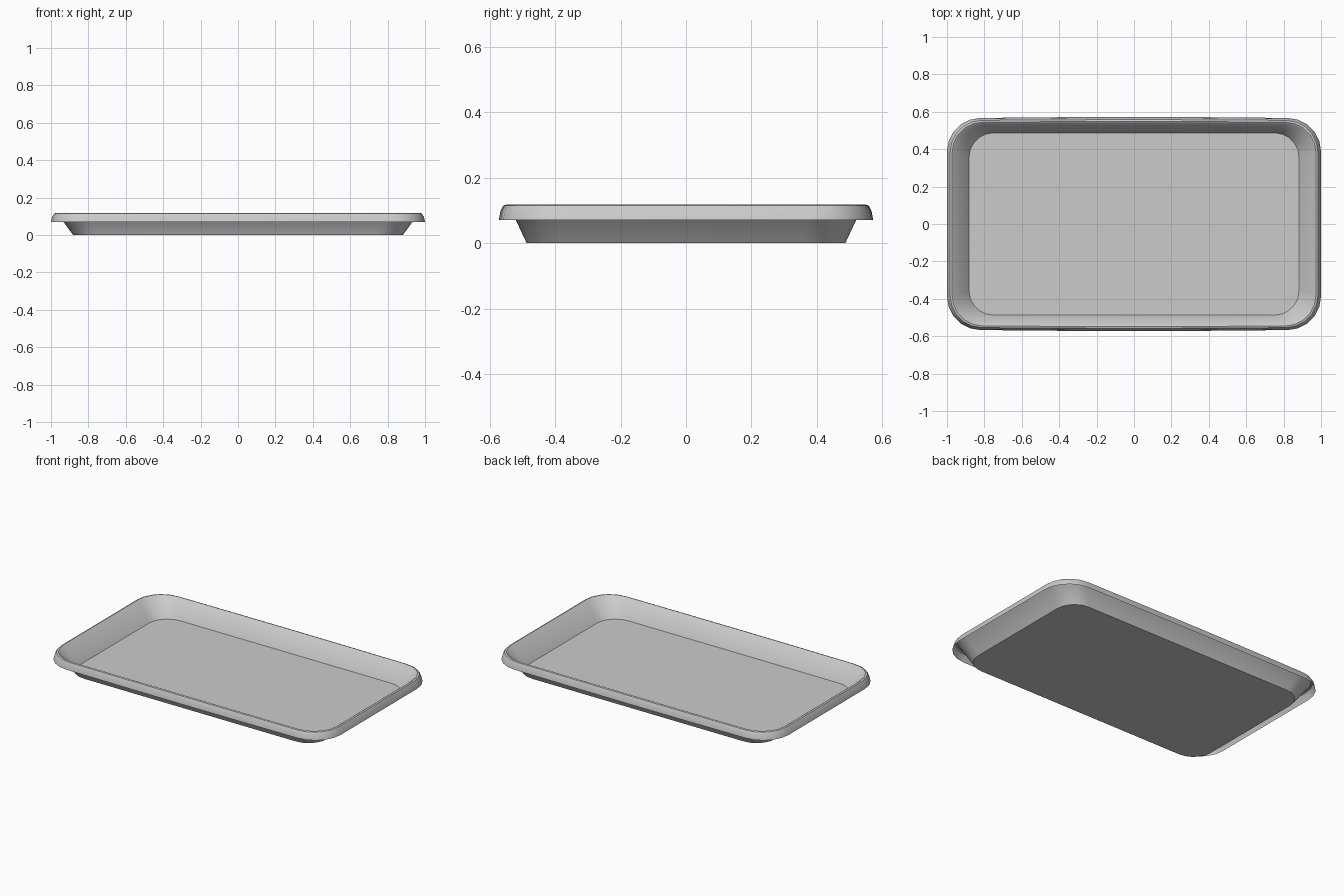
import bpy, bmesh, math

if "Cube" in bpy.data.objects:
    bpy.data.objects.remove(bpy.data.objects["Cube"])


def ring(hx, hy, r, z, bulge, seg=5):
    """Rounded rectangle with slightly bowed long sides."""
    pts = []
    for k, (sx, sy) in enumerate([(1, 1), (-1, 1), (-1, -1), (1, -1)]):
        for i in range(seg + 1):
            a = math.pi / 2 * (k + i / seg)
            pts.append((sx * (hx - r) + r * math.cos(a),
                        sy * (hy - r) + r * math.sin(a), z))
        # middle points of each side carry the bow
        if k in (0, 2):
            for t in (0.5, 0, -0.5):
                pts.append((sx * t * (hx - r), sy * (hy + bulge * (1 - t * t)), z))
    return pts


# Cross-section from floor edge up the wall, over the rim and down the lip:
# half width, half depth, corner radius, height, bow
profile = [
    (0.882, 0.487, 0.13, 0.0, 0.0),
    (0.966, 0.538, 0.16, 0.114, 0.002),
    (0.973, 0.545, 0.165, 0.118, 0.003),
    (0.983, 0.554, 0.17, 0.115, 0.004),
    (0.993, 0.562, 0.175, 0.098, 0.005),
    (1.0, 0.567, 0.18, 0.07, 0.005),
]

# Tray skin
bm = bmesh.new()
rings = [[bm.verts.new(p) for p in ring(*row)] for row in profile]
bm.faces.new(rings[0])
for lower, upper in zip(rings, rings[1:]):
    n = len(lower)
    for i in range(n):
        j = (i + 1) % n
        bm.faces.new((lower[i], lower[j], upper[j], upper[i]))
bmesh.ops.recalc_face_normals(bm, faces=bm.faces)
bm.faces.ensure_lookup_table()
if bm.faces[0].normal.z < 0:
    bmesh.ops.reverse_faces(bm, faces=bm.faces)

mesh = bpy.data.meshes.new("serving_tray")
bm.to_mesh(mesh)
bm.free()
tray = bpy.data.objects.new("serving_tray", mesh)
bpy.context.collection.objects.link(tray)
bpy.context.view_layer.objects.active = tray
tray.select_set(True)
bpy.ops.object.shade_smooth_by_angle(angle=math.radians(40))
